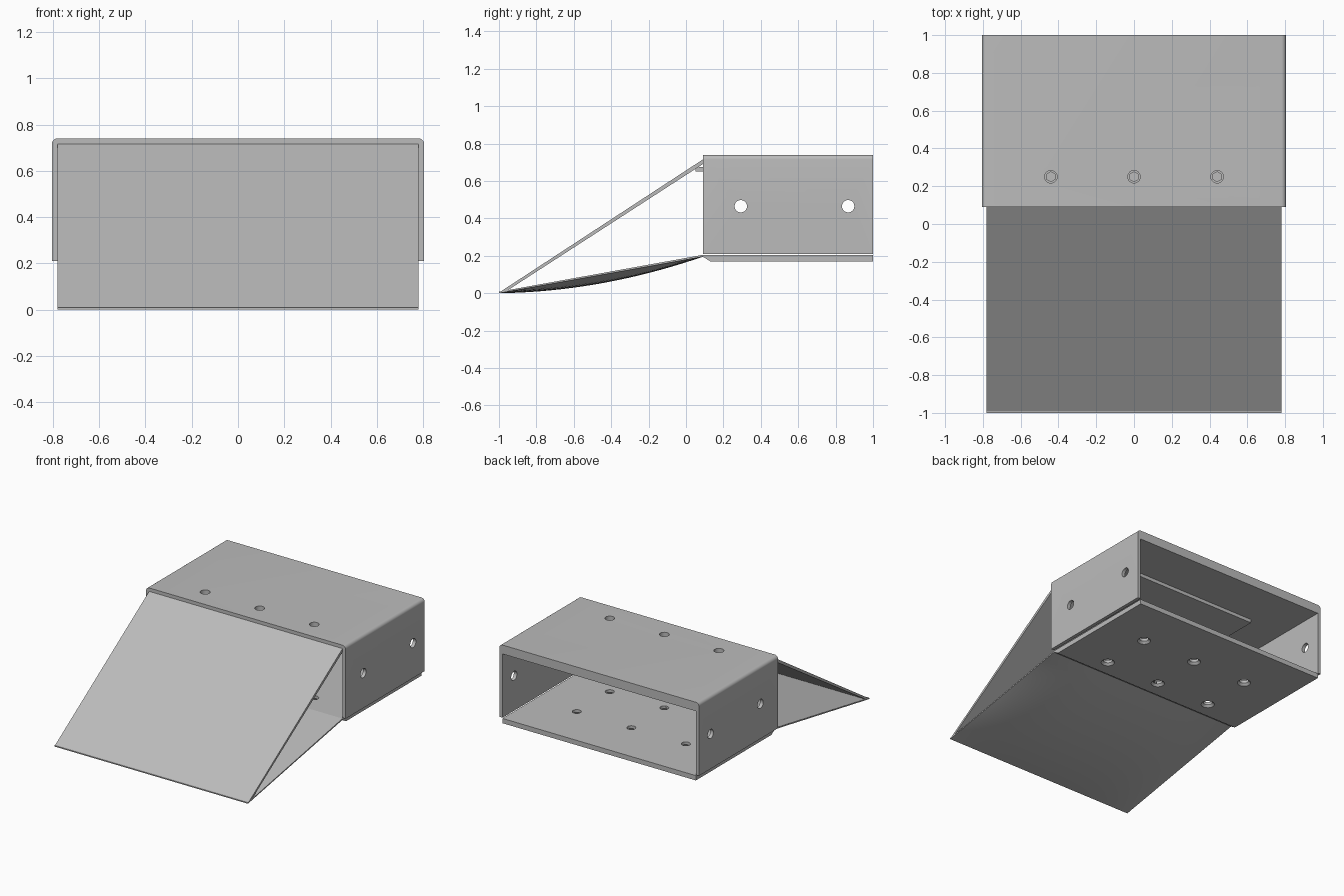
import bpy, bmesh, math

if "Cube" in bpy.data.objects:
    bpy.data.objects.remove(bpy.data.objects["Cube"])

grey = bpy.data.materials.new("plain grey")
grey.diffuse_color = (0.5, 0.5, 0.5, 1)
grey.use_nodes = True
grey.node_tree.nodes["Principled BSDF"].inputs["Base Color"].default_value = grey.diffuse_color


def finish(name, bm):
    bmesh.ops.recalc_face_normals(bm, faces=bm.faces)
    mesh = bpy.data.meshes.new(name)
    bm.to_mesh(mesh)
    bm.free()
    obj = bpy.data.objects.new(name, mesh)
    bpy.context.collection.objects.link(obj)
    mesh.materials.append(grey)
    return obj


def extrude(name, profile, start, end, axis):
    """Extrude a 2D profile: (x, z) along y, or (y, z) along x."""
    bm = bmesh.new()
    place = (lambda p, t: (p[0], t, p[1])) if axis == 'y' else (lambda p, t: (t, p[0], p[1]))
    a = [bm.verts.new(place(p, start)) for p in profile]
    b = [bm.verts.new(place(p, end)) for p in profile]
    n = len(profile)
    bm.faces.new(a)
    bm.faces.new(b[::-1])
    for i in range(n):
        bm.faces.new((a[i], b[i], b[(i + 1) % n], a[(i + 1) % n]))
    return finish(name, bm)


def cut(obj, loc, r1, r2, depth, sides=32, rot=(0, 0, 0)):
    """Drill a round, conical or hexagonal hole."""
    bpy.ops.mesh.primitive_cone_add(vertices=sides, radius1=r1, radius2=r2,
                                    depth=depth, location=loc, rotation=rot)
    cutter = bpy.context.object
    cutter.hide_render = True
    cutter.data.materials.append(grey)
    mod = obj.modifiers.new("hole", 'BOOLEAN')
    mod.operation = 'DIFFERENCE'
    mod.solver = 'EXACT'
    mod.object = cutter
    bpy.context.view_layer.objects.active = obj
    bpy.ops.object.modifier_apply(modifier=mod.name)
    bpy.data.objects.remove(cutter)


def smooth(obj):
    bpy.ops.object.select_all(action='DESELECT')
    obj.select_set(True)
    bpy.context.view_layer.objects.active = obj
    bpy.ops.object.shade_smooth_by_angle(angle=math.radians(30))


FRONT, BACK, INNER, OUTER = 0.09, 1.0, 0.78, 0.805
HOLE_X = (-0.44, 0, 0.44)

# Cover: thick top, thin side walls, rounded upper edges
r = 0.025
arc = [(OUTER - r + r * math.cos(a), 0.74 - r + r * math.sin(a))
       for a in (i * math.pi / 12 for i in range(7))]
half = [(INNER, 0.675), (INNER, 0.21), (OUTER, 0.21)] + arc
cover = extrude("cover", half + [(-x, z) for x, z in reversed(half)], FRONT, BACK, 'y')
for y in (0.293, 0.867):
    cut(cover, (0, y, 0.465), 0.033, 0.033, 2, rot=(0, math.pi / 2, 0))
for x in HOLE_X:
    cut(cover, (x, 0.25, 0.7), 0.033, 0.033, 0.2)
smooth(cover)

# Mounting strip under the cover top, with hexagonal recesses
strip = extrude("mounting_strip", [(0.05, 0.65), (0.645, 0.65), (0.645, 0.675), (0.05, 0.675)],
                -0.49, 0.49, 'x')
for x in HOLE_X:
    cut(strip, (x, 0.25, 0.68), 0.026, 0.026, 0.03, sides=6)

# Base plate with bevelled front edge and countersunk holes
base = extrude("base_plate", [(FRONT, 0.205), (FRONT, 0.195), (0.13, 0.17), (BACK, 0.17), (BACK, 0.205)],
               -INNER, INNER, 'x')
for x in HOLE_X:
    for y in (0.25, 0.63):
        cut(base, (x, y, 0.19), 0.03, 0.03, 0.2)
        cut(base, (x, y, 0.175), 0.055, 0.025, 0.03)
smooth(base)

# Sloping front plate
extrude("slope_plate", [(-1, 0.003), (FRONT, 0.715), (FRONT, 0.69), (-0.965, 0.008)],
        -INNER, INNER, 'x')

# Lower wedge plate: flat on top, bulging downward in the middle
bm = bmesh.new()
NX, NY, BULGE = 28, 20, 0.045
layers = []
for bottom in (False, True):
    rows = []
    for j in range(NY + 1):
        v = j / NY
        y = -1 + v * (FRONT + 1)
        row = []
        for i in range(NX + 1):
            u = math.sin((i / NX - 0.5) * math.pi)
            z = 0.008 + 0.197 * v
            if bottom:
                z = 0.195 * v - BULGE * 4 * v * (1 - v) * (1 - u ** 4)
            row.append(bm.verts.new((u * INNER, y, max(z, 0))))
        rows.append(row)
    for j in range(NY):
        for i in range(NX):
            bm.faces.new((rows[j][i], rows[j][i + 1], rows[j + 1][i + 1], rows[j + 1][i]))
    layers.append(rows)
top, low = layers
for k in (0, NY):
    for i in range(NX):
        bm.faces.new((top[k][i], top[k][i + 1], low[k][i + 1], low[k][i]))
for k in (0, NX):
    for j in range(NY):
        bm.faces.new((top[j][k], top[j + 1][k], low[j + 1][k], low[j][k]))
smooth(finish("lower_wedge_plate", bm))
